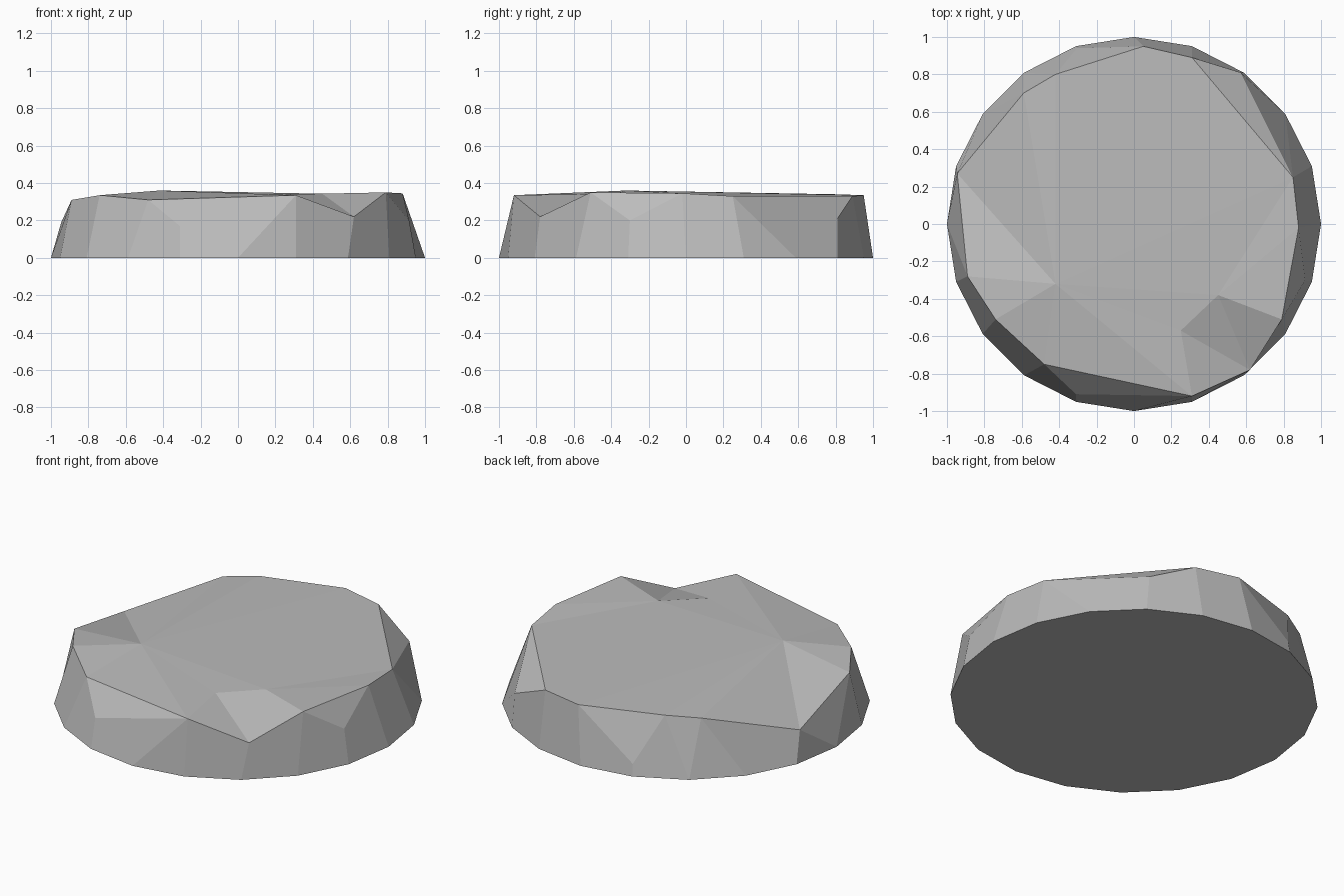
import bpy
import bmesh
from math import cos, sin, pi

cube = bpy.data.objects.get("Cube")
if cube:
    bpy.data.objects.remove(cube, do_unlink=True)


def make_material(name, colour):
    material = bpy.data.materials.new(name)
    material.use_nodes = True
    material.diffuse_color = colour
    material.node_tree.nodes["Principled BSDF"].inputs["Base Color"].default_value = colour
    return material


# Rim corners: position, then the first and last base corner each one joins
RIM = [
    (.88, -.02, .345, 0, 0), (.85, .25, .33, 1, 2), (.57, .81, .21, 3, 3),
    (.31, .89, .33, 4, 4), (.05, .95, .335, 5, 5), (-.305, .94, .07, 6, 6),
    (-.42, .8, .34, 7, 7), (-.59, .7, .33, 7, 8), (-.945, .27, .19, 9, 10),
    (-.89, -.28, .31, 10, 11), (-.74, -.51, .335, 12, 12), (-.48, -.75, .31, 13, 13),
    (-.31, -.91, .17, 14, 14), (.31, -.92, .335, 15, 16), (.62, -.78, .22, 17, 17),
    (.79, -.51, .35, 18, 18), (.915, -.3, .2, 19, 19),
]
CHIPPED = {2, 5, 12, 16}  # rim corners knocked off below the top surface
SIDES = 20

bm = bmesh.new()


def add_face(*corners):
    unique = list(dict.fromkeys(corners))
    if len(unique) > 2:
        bm.faces.new(unique)


# Base disc
base = [bm.verts.new((cos(2 * pi * i / SIDES), sin(2 * pi * i / SIDES), 0))
        for i in range(SIDES)]
add_face(*reversed(base))

# Sloping wall between the base and the rim
rim = [bm.verts.new(corner[:3]) for corner in RIM]
count = len(rim)
for k, corner in enumerate(RIM):
    first, last = corner[3:]
    following = (k + 1) % count
    for i in range(first, last):
        add_face(base[i], base[i + 1], rim[k])
    add_face(base[last], base[RIM[following][3]], rim[following], rim[k])
    if k in CHIPPED:
        add_face(rim[k - 1], rim[k], rim[following])

# Top surface: fans around a peak and the two inner corners of the front dent
peak = bm.verts.new((-.42, -.32, .36))
dent_front = bm.verts.new((.25, -.57, .34))
dent_back = bm.verts.new((.45, -.38, .343))


def hub_for(k):
    if k == 0 or k > 13:
        return dent_back
    return dent_front if k == 13 else peak


crest = [k for k in range(count) if k not in CHIPPED]
for n, k in enumerate(crest):
    following = crest[(n + 1) % len(crest)]
    add_face(rim[k], rim[following], hub_for(k))
    add_face(hub_for(crest[n - 1]), rim[k], hub_for(k))
add_face(peak, dent_front, dent_back)

bmesh.ops.recalc_face_normals(bm, faces=bm.faces[:])
mesh = bpy.data.meshes.new("flat_rock")
bm.to_mesh(mesh)
bm.free()
mesh.materials.append(make_material("stone grey", (.5, .5, .5, 1)))
rock = bpy.data.objects.new("flat_rock", mesh)
bpy.context.collection.objects.link(rock)
